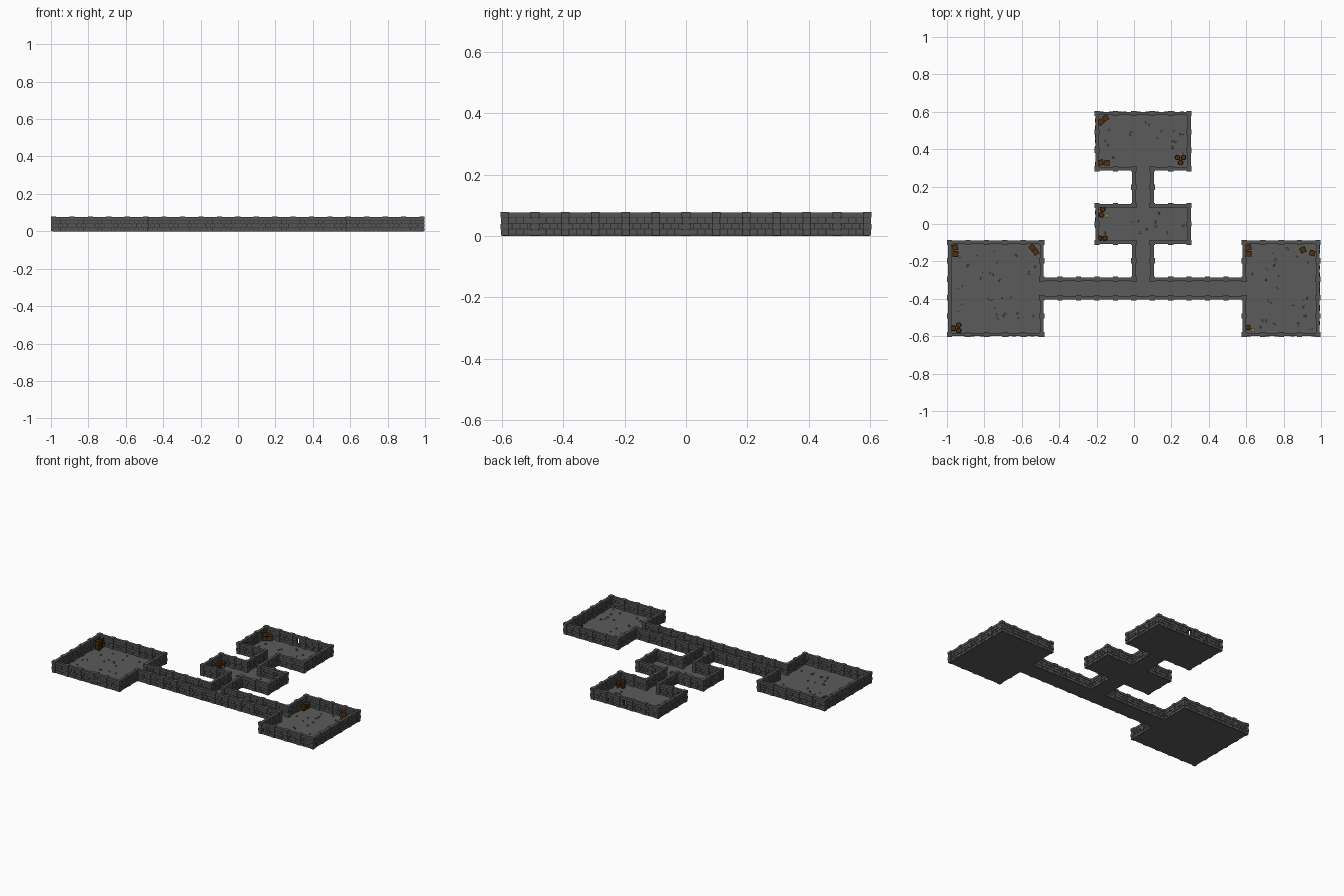
import bpy, bmesh, math, random
from mathutils import Matrix, Vector

random.seed(4)
if "Cube" in bpy.data.objects:
    bpy.data.objects.remove(bpy.data.objects["Cube"], do_unlink=True)

C = 0.0985          # grid cell
OX = -0.001         # grid shift in x
CAP_Z, CAP_TOP, TOP = 0.06, 0.076, 0.079


def material(name, r, g, b):
    m = bpy.data.materials.new(name)
    m.use_nodes = True
    m.diffuse_color = (r, g, b, 1)
    m.node_tree.nodes["Principled BSDF"].inputs["Base Color"].default_value = (r, g, b, 1)
    return m


FLOOR = material("floor_grey", 0.105, 0.105, 0.105)
STONE = material("wall_stone", 0.084, 0.088, 0.086)
MORTAR = material("dark_mortar", 0.03, 0.031, 0.03)
WOOD = material("brown_wood", 0.085, 0.03, 0.004)
DARKWOOD = material("dark_wood", 0.04, 0.014, 0.003)
IRON = material("dark_iron", 0.03, 0.03, 0.03)
STRAW = material("pale_wood", 0.3, 0.21, 0.07)


def finish(bm, name, *mats):
    me = bpy.data.meshes.new(name)
    bm.to_mesh(me)
    bm.free()
    for m in mats:
        me.materials.append(m)
    ob = bpy.data.objects.new(name, me)
    bpy.context.collection.objects.link(ob)


def box(bm, centre, size, base=Matrix(), mat=0):
    mtx = base @ Matrix.Translation(centre) @ Matrix.Diagonal((*size, 1))
    made = bmesh.ops.create_cube(bm, size=1, matrix=mtx)
    for f in {f for v in made["verts"] for f in v.link_faces}:
        f.material_index = mat


# Floor plan in grid cells: x0, x1, y0, y1
areas = {
    "west_room": (-10, -5, -6, -1),
    "east_room": (6, 10, -6, -1),
    "middle_room": (-2, 3, -1, 1),
    "north_room": (-2, 3, 3, 6),
    "long_corridor": (-5, 6, -4, -3),
    "south_corridor": (0, 1, -3, -1),
    "north_corridor": (0, 1, 1, 3),
}
cells = set()
LIP = 0.014         # floor reaches under the walls
for name, (x0, x1, y0, y1) in areas.items():
    cells |= {(i, j) for i in range(x0, x1) for j in range(y0, y1)}
    bm = bmesh.new()
    box(bm, (OX + (x0 + x1) * C / 2, (y0 + y1) * C / 2, 0.0015),
        ((x1 - x0) * C + LIP, (y1 - y0) * C + LIP, 0.003))
    finish(bm, name + "_floor", FLOOR)

# Wall edges lie where a floor cell meets empty ground
edges, posts = set(), set()
for i, j in cells:
    for di, dj, start, along_y in ((-1, 0, (i, j), 1), (1, 0, (i + 1, j), 1),
                                   (0, -1, (i, j), 0), (0, 1, (i, j + 1), 0)):
        if (i + di, j + dj) not in cells:
            edges.add((*start, along_y))
            posts |= {start, (start[0] + 1 - along_y, start[1] + along_y)}

core, bricks, caps = bmesh.new(), bmesh.new(), bmesh.new()
BASE, INSET, ROWS, COLS, GAP = 0.003, 0.012, 3, 3, 0.0035
ROW_H = (CAP_Z - BASE) / ROWS
BRICK = (C - 2 * INSET) / COLS
SLIT = 0.009
MID = (CAP_Z + BASE) / 2
for i, j, along_y in sorted(edges):
    base = Matrix.Translation((OX + i * C, j * C, 0)) @ Matrix.Rotation(along_y * math.pi / 2, 4, "Z")
    slit = (i, j, along_y) == (0, 6, 0)
    # dark mortar core, split around the window slit
    if slit:
        half = C / 2 - SLIT
        for x in (half / 2, C - half / 2):
            box(core, (x, 0, MID), (half, 0.012, CAP_Z - BASE), base)
        box(core, (C / 2, 0, 0.008), (SLIT * 2, 0.012, 0.01), base)
    else:
        box(core, (C / 2, 0, MID), (C, 0.012, CAP_Z - BASE), base)
    # coping along the top
    box(caps, (C / 2, 0, (CAP_Z + CAP_TOP) / 2), (C, 0.018, CAP_TOP - CAP_Z), base)
    # staggered brick courses
    for row in range(ROWS):
        cuts = [INSET + k * BRICK for k in range(COLS + 1)]
        if row % 2:
            cuts = [cuts[0]] + [c + BRICK / 2 for c in cuts[:COLS]] + [cuts[COLS]]
        for a, b in zip(cuts, cuts[1:]):
            if slit and row:
                if a < C / 2:
                    b = min(b, C / 2 - SLIT)
                else:
                    a = max(a, C / 2 + SLIT)
            if b - a < 0.005:
                continue
            box(bricks, ((a + b) / 2, 0, BASE + (row + 0.5) * ROW_H),
                (b - a - GAP, random.uniform(0.015, 0.019), ROW_H - GAP), base)
finish(core, "wall_mortar", MORTAR)
finish(bricks, "wall_bricks", STONE)
finish(caps, "wall_coping", STONE)

# Pillars of stacked blocks at the wall joints
pillars = bmesh.new()
BLOCK = TOP / 4
for i, j in sorted(posts):
    base = Matrix.Translation((OX + i * C, j * C, 0))
    box(pillars, (0, 0, TOP / 2), (0.02, 0.02, TOP - 0.004), base, 1)
    for k in range(4):
        w = 0.028 if k % 2 else 0.025
        box(pillars, (0, 0, (k + 0.5) * BLOCK), (w, w, BLOCK - 0.002), base)
finish(pillars, "wall_pillars", STONE, MORTAR)

# Flat loose stones on the room floors
stones = bmesh.new()
for name, count in (("west_room", 30), ("east_room", 26), ("middle_room", 10), ("north_room", 17)):
    x0, x1, y0, y1 = areas[name]
    for _ in range(count):
        x, y = random.uniform(x0 + 0.3, x1 - 0.3), random.uniform(y0 + 0.3, y1 - 0.3)
        r = random.uniform(0.005, 0.009)
        bmesh.ops.create_cone(
            stones, cap_ends=True, segments=7, radius1=r, radius2=r * 0.85, depth=0.006,
            matrix=Matrix.Translation((OX + x * C, y * C, 0.005))
            @ Matrix.Rotation(random.uniform(0, 6), 4, "Z") @ Matrix.Diagonal((1, 0.8, 1, 1)))
finish(stones, "floor_stones", FLOOR)


def crate(bm, x, y, z, turn, s=0.03):
    base = Matrix.Translation((x, y, z)) @ Matrix.Rotation(math.radians(turn), 4, "Z")
    box(bm, (0, 0, s / 2), (s * 0.92, s * 0.92, s * 0.92), base)
    e, t = s / 2 - s * 0.06, s * 0.12
    for p in (-e, e):
        for q in (-e, e):
            box(bm, (p, q, s / 2), (t, t, s), base, 1)
            box(bm, (0, p, q + s / 2), (s, t, t), base, 1)
            box(bm, (p, 0, q + s / 2), (t, s, t), base, 1)


def barrel(bm, x, y, sides=10):
    profile = ((0.012, 0), (0.0135, 0.007), (0.0145, 0.011),
               (0.0145, 0.025), (0.0135, 0.029), (0.012, 0.036))
    rings = [[bm.verts.new(Vector((x + r * math.cos(a * math.tau / sides),
                                   y + r * math.sin(a * math.tau / sides), BASE + z)))
              for a in range(sides)] for r, z in profile]
    for k, (lo, hi) in enumerate(zip(rings, rings[1:])):
        for a in range(sides):
            n = (a + 1) % sides
            f = bm.faces.new((lo[a], lo[n], hi[n], hi[a]))
            f.material_index = k % 2    # every second band is an iron hoop
    bm.faces.new(rings[0][::-1])
    bm.faces.new(rings[-1])


# Crate piles: x, y, turn, number stacked
crates = bmesh.new()
for x, y, turn, high in ((-0.957, -0.125, 5, 2), (-0.955, -0.16, -8, 2),
                         (-0.545, -0.125, 40, 1), (-0.525, -0.15, 30, 1),
                         (0.612, -0.16, 0, 1), (0.612, -0.125, 10, 1),
                         (0.903, -0.138, 20, 2), (0.953, -0.155, -15, 1),
                         (-0.178, 0.545, 35, 2), (-0.152, 0.567, 30, 1),
                         (-0.178, 0.328, 10, 2), (-0.145, 0.327, -6, 1)):
    for k in range(high):
        crate(crates, x, y, BASE + k * 0.03, turn + 12 * k)
finish(crates, "crates", WOOD, DARKWOOD)

barrels = bmesh.new()
for x, y in ((-0.965, -0.557), (-0.937, -0.54), (-0.937, -0.57), (0.61, -0.553),
             (-0.167, 0.078), (-0.175, 0.048), (-0.185, -0.075), (-0.155, -0.075),
             (0.232, 0.355), (0.265, 0.355), (0.249, 0.328)):
    barrel(barrels, x, y)
finish(barrels, "barrels", WOOD, IRON)

# Small pale stools beside the barrels
stools = bmesh.new()
for x, y, turn in ((0.638, -0.567, 0), (-0.145, 0.045, 35)):
    base = Matrix.Translation((x, y, BASE)) @ Matrix.Rotation(math.radians(turn), 4, "Z")
    box(stools, (0, 0, 0.015), (0.02, 0.02, 0.004), base)
    for p in (-0.007, 0.007):
        for q in (-0.007, 0.007):
            box(stools, (p, q, 0.0065), (0.004, 0.004, 0.013), base)
finish(stools, "stools", STRAW)
